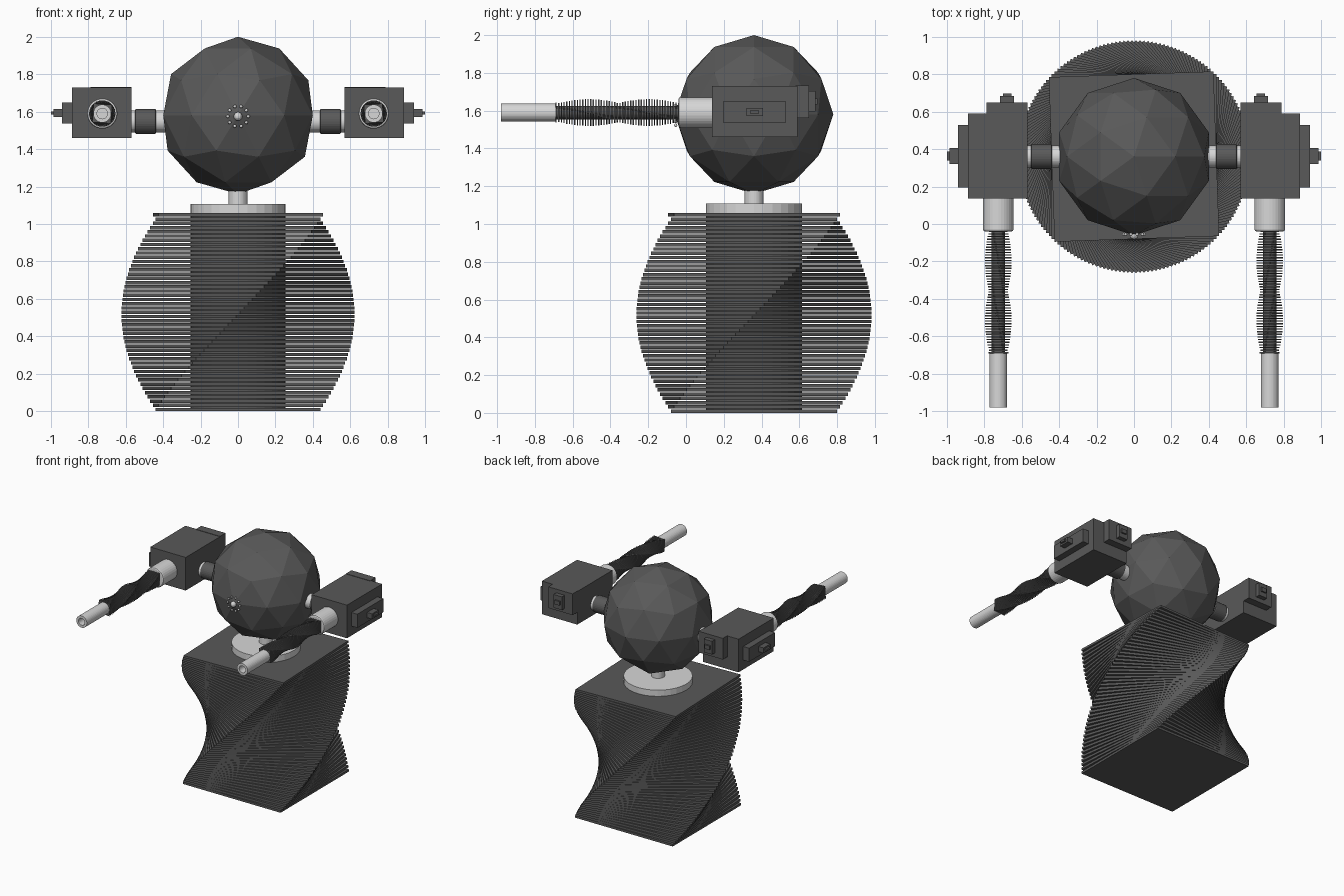
import bpy, bmesh, math
from mathutils import Matrix, Vector

if "Cube" in bpy.data.objects:
    bpy.data.objects.remove(bpy.data.objects["Cube"])


def material(name, v):
    m = bpy.data.materials.new(name)
    m.use_nodes = True
    m.diffuse_color = (v, v, v, 1)
    m.node_tree.nodes["Principled BSDF"].inputs["Base Color"].default_value = (v, v, v, 1)
    return m


DARK = material("dark grey", 0.1)
LIGHT = material("light grey", 0.68)
CY = 0.36          # body axis in y
ARM_X, ARM_Z = 0.725, 1.59


def finish(name, bm, mat, mirror=False, bevel=0):
    mesh = bpy.data.meshes.new(name)
    bm.to_mesh(mesh)
    bm.free()
    mesh.materials.append(mat)
    ob = bpy.data.objects.new(name, mesh)
    bpy.context.collection.objects.link(ob)
    if bevel:
        b = ob.modifiers.new("Bevel", "BEVEL")
        b.width, b.segments = bevel, 2
        b.limit_method, b.angle_limit = "ANGLE", math.radians(40)
    if mirror:
        ob.modifiers.new("Mirror", "MIRROR").use_axis[0] = True
    return ob


def box(name, lo, hi, mat, mirror=True):
    lo, hi = Vector(lo), Vector(hi)
    bm = bmesh.new()
    bmesh.ops.create_cube(bm, size=1, matrix=Matrix.Translation((lo + hi) / 2)
                          @ Matrix.Diagonal((*(hi - lo), 1)))
    return finish(name, bm, mat, mirror)


def along(a, b):
    """Matrix that puts local z on the line a-b, centred between them."""
    a, b = Vector(a), Vector(b)
    return Matrix.Translation((a + b) / 2) @ (b - a).to_track_quat("Z", "Y").to_matrix().to_4x4()


def rod(name, a, b, r, mat, mirror=False, bevel=0, hole=0, depth=0):
    bm = bmesh.new()
    bmesh.ops.create_cone(bm, cap_ends=True, segments=32, radius1=r, radius2=r,
                          depth=(Vector(b) - Vector(a)).length, matrix=along(a, b))
    if hole:
        # recess the cap at the b end
        axis = (Vector(b) - Vector(a)).normalized()
        bm.normal_update()
        cap = max((f for f in bm.faces if len(f.verts) > 4), key=lambda f: f.normal.dot(axis))
        bmesh.ops.inset_region(bm, faces=[cap], thickness=r - hole)
        ext = bmesh.ops.extrude_discrete_faces(bm, faces=[cap])["faces"]
        bmesh.ops.translate(bm, verts=ext[0].verts, vec=-axis * depth)
    return finish(name, bm, mat, mirror, bevel)


def twisted_stack(name, base, side, count, pitch, thick, step, mat, mirror=False):
    """Square plates stacked along local z of base, each turned by step degrees."""
    bm = bmesh.new()
    for i in range(count):
        m = (base @ Matrix.Translation((0, 0, i * pitch + thick / 2))
             @ Matrix.Rotation(math.radians(step * i), 4, "Z")
             @ Matrix.Diagonal((side, side, thick, 1)))
        bmesh.ops.create_cube(bm, size=1, matrix=m)
    return finish(name, bm, mat, mirror)


# Body: twisted plates on a core, collar disc and neck
twisted_stack("body_plates", Matrix.Translation((0, CY, 0)), 0.88, 47, 0.0226, 0.018, 2, DARK)
rod("body_core", (0, CY, 0.005), (0, CY, 1.05), 0.255, DARK)
rod("collar_disc", (0, CY, 1.05), (0, CY, 1.108), 0.255, LIGHT)
rod("neck", (0, CY, 1.1), (0, CY, 1.22), 0.05, LIGHT)

# Head: faceted ball
bm = bmesh.new()
bmesh.ops.create_icosphere(bm, subdivisions=2, radius=0.42,
                           matrix=Matrix.Translation((0, CY, 1.58)))
finish("head", bm, DARK)

# Face sensor: a bead inside a ring of small beads
bm = bmesh.new()
face = Vector((0, CY - 0.42, 1.575))
beads = [(face, 0.023)]
for i in range(10):
    a = math.tau * i / 10
    beads.append((face + Vector((math.cos(a), 0, math.sin(a))) * 0.055 + Vector((0, 0.005, 0)), 0.009))
for p, r in beads:
    bmesh.ops.create_uvsphere(bm, u_segments=12, v_segments=8, radius=r,
                              matrix=Matrix.Translation(p))
finish("face_sensor", bm, LIGHT)

# Shoulders
rod("shoulder_rods", (0.35, CY, 1.548), (0.58, CY, 1.548), 0.058, LIGHT, True)
rod("shoulder_sleeves", (0.437, CY, 1.548), (0.55, CY, 1.548), 0.067, DARK, True, bevel=0.008)

# Shoulder boxes with stepped plates on the outer and rear faces
box("shoulder_boxes", (0.568, 0.137, 1.46), (0.887, 0.59, 1.73), DARK)
box("outer_plates", (0.88, 0.195, 1.537), (0.94, 0.53, 1.648), DARK)
box("outer_buttons", (0.93, 0.32, 1.572), (0.985, 0.407, 1.615), DARK)
box("outer_studs", (0.98, 0.34, 1.585), (1.0, 0.387, 1.602), DARK)
box("rear_plates", (0.568, 0.58, 1.56), (0.787, 0.65, 1.733), DARK)
box("rear_buttons", (0.64, 0.64, 1.595), (0.715, 0.685, 1.703), DARK)
box("rear_studs", (0.655, 0.68, 1.632), (0.7, 0.697, 1.665), DARK)

# Arms: cuff, twisted forearm on a core, hollow end tube
rod("arm_cuffs", (ARM_X, 0.15, ARM_Z), (ARM_X, -0.04, ARM_Z), 0.081, LIGHT, True, bevel=0.01)
start = Matrix.Translation((ARM_X, -0.036, ARM_Z)) @ Matrix.Rotation(math.pi / 2, 4, "X")
twisted_stack("forearm_plates", start, 0.1, 47, 0.0141, 0.0065, 4, DARK, True)
rod("forearm_cores", (ARM_X, -0.03, ARM_Z), (ARM_X, -0.7, ARM_Z), 0.036, DARK, True)
rod("end_tubes", (ARM_X, -0.685, ARM_Z), (ARM_X, -0.98, ARM_Z), 0.048, LIGHT, True,
    hole=0.028, depth=0.15)
